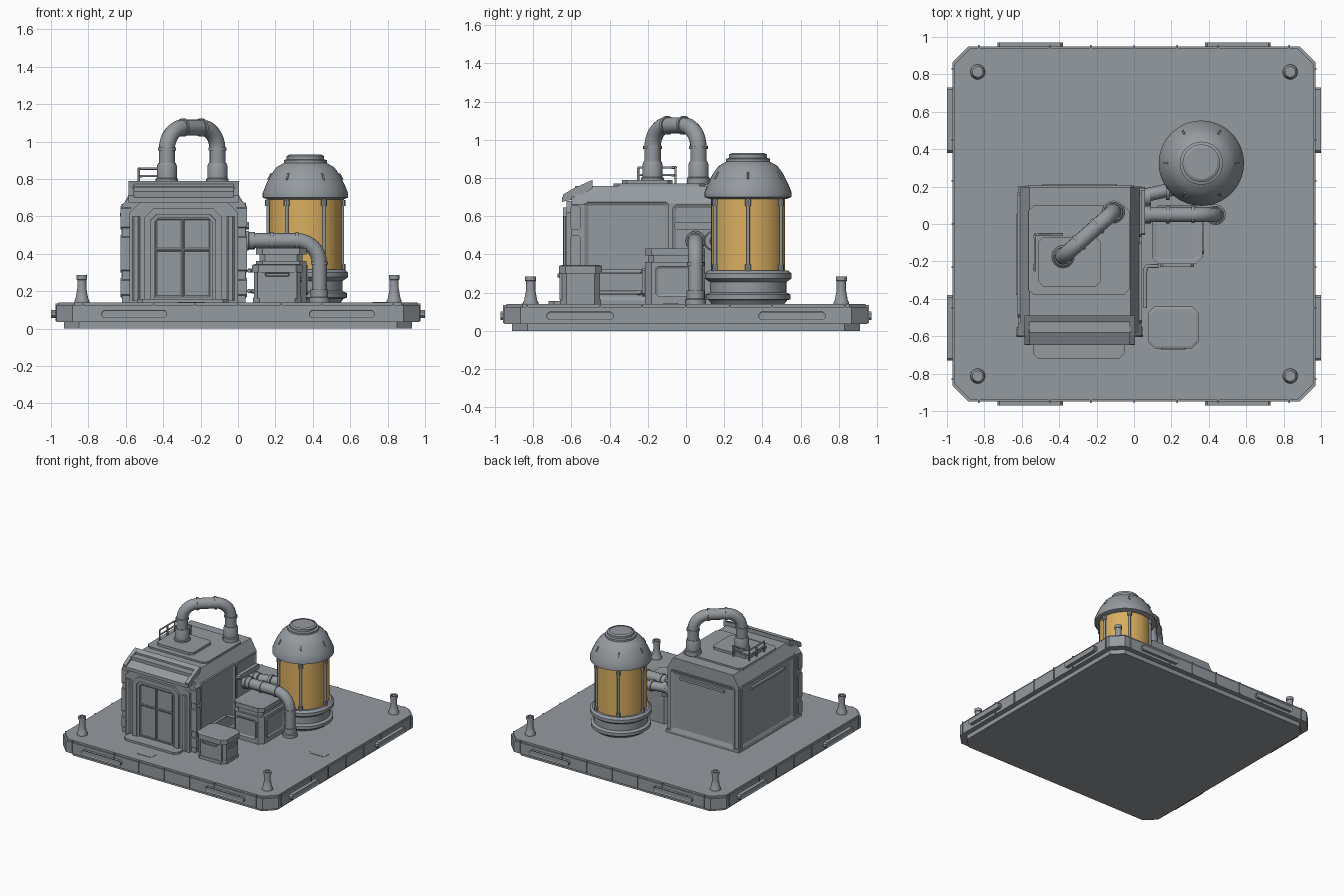
import bpy, bmesh, math
from mathutils import Vector, Matrix

cube = bpy.data.objects.get("Cube")
if cube:
    bpy.data.objects.remove(cube, do_unlink=True)


def material(name, rgb):
    m = bpy.data.materials.new(name)
    m.use_nodes = True
    m.diffuse_color = (*rgb, 1)
    m.node_tree.nodes["Principled BSDF"].inputs["Base Color"].default_value = (*rgb, 1)
    return m


GREY = material("steel grey", (0.30, 0.325, 0.35))
AMBER = material("amber glass", (0.70, 0.43, 0.12))


def finish(name, bm, mat=GREY, smooth=False):
    bmesh.ops.recalc_face_normals(bm, faces=bm.faces)
    me = bpy.data.meshes.new(name)
    bm.to_mesh(me)
    bm.free()
    me.materials.append(mat)
    ob = bpy.data.objects.new(name, me)
    bpy.context.collection.objects.link(ob)
    if smooth:
        bpy.ops.object.select_all(action="DESELECT")
        ob.select_set(True)
        bpy.context.view_layer.objects.active = ob
        bpy.ops.object.shade_smooth_by_angle(angle=math.radians(32))
    return ob


def box(name, x, y, z, chamfer=0, axis=2, inset=None):
    """Box from ranges; chamfers edges along one axis; inset = (direction, border, depth)."""
    bm = bmesh.new()
    size = Vector((x[1] - x[0], y[1] - y[0], z[1] - z[0]))
    mid = Vector((x[0] + x[1], y[0] + y[1], z[0] + z[1])) / 2
    bmesh.ops.create_cube(bm, size=1, matrix=Matrix.Translation(mid) @ Matrix.Diagonal((*size, 1)))
    if chamfer:
        edges = [e for e in bm.edges
                 if abs((e.verts[0].co - e.verts[1].co).normalized()[axis]) > 0.9]
        bmesh.ops.bevel(bm, geom=edges, offset=chamfer, segments=1, affect="EDGES")
    if inset:
        bm.normal_update()
        faces = [f for f in bm.faces if f.normal.dot(Vector(inset[0])) > 0.9]
        bmesh.ops.inset_region(bm, faces=faces, thickness=inset[1])
        for v in {v for f in faces for v in f.verts}:
            v.co -= Vector(inset[0]) * inset[2]
    return finish(name, bm)


def prism(name, pts, axis, a, b):
    """Extrude a 2D outline along x (points y,z) or y (points x,z)."""
    bm = bmesh.new()
    place = (lambda p: (a, *p)) if axis == "x" else (lambda p: (p[0], a, p[1]))
    face = bm.faces.new([bm.verts.new(place(p)) for p in pts])
    out = bmesh.ops.extrude_face_region(bm, geom=[face])
    shift = Vector((b - a, 0, 0)) if axis == "x" else Vector((0, b - a, 0))
    bmesh.ops.translate(bm, vec=shift, verts=[g for g in out["geom"] if isinstance(g, bmesh.types.BMVert)])
    return finish(name, bm)


def lathe(name, profile, loc, mat=GREY, sides=32, direction=(0, 0, 1)):
    """Turn (radius, height) points around an axis through loc."""
    bm = bmesh.new()
    rings = [[bm.verts.new((r * math.cos(i * math.tau / sides), r * math.sin(i * math.tau / sides), h))
              for i in range(sides)] for r, h in profile]
    for lo, hi in zip(rings, rings[1:]):
        for i in range(sides):
            j = (i + 1) % sides
            bm.faces.new((lo[i], lo[j], hi[j], hi[i]))
    bm.faces.new(rings[0])
    bm.faces.new(rings[-1])
    turn = Vector((0, 0, 1)).rotation_difference(Vector(direction)).to_matrix().to_4x4()
    bm.transform(Matrix.Translation(loc) @ turn)
    return finish(name, bm, mat, True)


def tube(name, pts, radius, bend=0, steps=8):
    """Round pipe along points, with rounded corners and a collar at each bend end."""
    pts = [Vector(p) for p in pts]
    path = [pts[0]]
    for a, p, c in zip(pts, pts[1:], pts[2:]):
        s, e = p + (a - p).normalized() * bend, p + (c - p).normalized() * bend
        centre = s + e - p
        for k in range(steps + 1):
            t = k / steps * math.pi / 2
            path.append(centre + (s - centre) * math.cos(t) + (e - centre) * math.sin(t))
        for q, d in ((s, p - a), (e, c - p)):
            lathe(name + "_collar", [(radius * 1.14, -0.008), (radius * 1.14, 0.008)], q, sides=20, direction=d)
    path.append(pts[-1])
    cu = bpy.data.curves.new(name, "CURVE")
    cu.dimensions = "3D"
    cu.bevel_depth, cu.bevel_resolution, cu.use_fill_caps = radius, 4, True
    sp = cu.splines.new("POLY")
    sp.points.add(len(path) - 1)
    for point, co in zip(sp.points, path):
        point.co = (*co, 1)
    cu.materials.append(GREY)
    ob = bpy.data.objects.new(name, cu)
    bpy.context.collection.objects.link(ob)
    return ob


# Platform
box("platform_plinth", (-.93, .93), (-.91, .91), (0, .04), .08)
box("platform_slab", (-.97, .97), (-.95, .95), (.035, .125), .085)
box("platform_deck", (-.96, .96), (-.94, .94), (.12, .14), .085)
for s in (-1, 1):
    for c in (-.555, .555):
        box("edge_plate", (c - .175, c + .175), sorted((s * .94, s * .97)), (.057, .1), .012, 1,
            ((0, s, 0), .008, .005))
        box("side_edge_plate", sorted((s * .96, s * 1.0)), (c - .175, c + .175), (.057, .1), .012, 0,
            ((s, 0, 0), .008, .005))
    for c in (-.83, -.45, -.23, 0, .23, .45, .83):
        box("edge_rib", (c - .004, c + .004), sorted((s * .94, s * .957)), (.04, .135))
        box("side_edge_rib", sorted((s * .96, s * .977)), (c - .004, c + .004), (.04, .135))
    # Corner posts
    for t in (-1, 1):
        lathe("corner_post", [(.04, .14), (.04, .15), (.034, .16), (.024, .215), (.024, .26), (.029, .262),
                              (.029, .285), (.018, .285), (.018, .278)], (s * .835, t * .813, 0), sides=20)
box("deck_hatch_front", (-.32, -.18), (-.86, -.78), (.138, .143), .015)
box("deck_hatch_side", (.72, .86), (-.12, -.04), (.138, .143), .015)

# Building shell and wall panels
prism("building_shell", [(-.61, .14), (.03, .14), (.03, .67), (-.02, .757), (-.56, .757), (-.61, .67)],
      "y", -.58, .195)
box("right_wall_panel", (.02, .042), (-.53, -.09), (.16, .675), .015, 0, ((1, 0, 0), .025, .014))
box("right_rear_panel", (.02, .04), (-.07, .18), (.16, .66), .015, 0, ((1, 0, 0), .02, .01))
box("left_wall_panel", (-.622, -.6), (-.5, .17), (.16, .665), .015, 0, ((-1, 0, 0), .03, .014))
box("back_wall_panel", (-.58, 0), (.185, .207), (.16, .66), .015, 1, ((0, 1, 0), .04, .014))
box("back_wall_bar", (-.49, -.09), (.195, .215), (.6, .618))
box("left_wall_bar", (-.63, -.61), (-.38, .05), (.6, .618))
box("building_skirt", (-.62, .04), (-.59, .203), (.14, .165))

# Front facade with chamfered top corners
prism("front_facade", [(-.62, .14), (.04, .14), (.04, .66), (.005, .7), (-.585, .7), (-.62, .66)], "y", -.6, -.53)
prism("facade_frame", [(-.58, .14), (0, .14), (0, .62), (-.06, .68), (-.52, .68), (-.58, .62)], "y", -.625, -.59)


def arch(name, x0, x1, z0, z1, c, wide, y0, y1):
    """Open door surround with cut corners."""
    prism(name, [(x0, z0), (x0, z1 - c), (x0 + c, z1), (x1 - c, z1), (x1, z1 - c), (x1, z0), (x1 - wide, z0),
                 (x1 - wide, z1 - c - wide * .4), (x1 - c - wide * .4, z1 - wide), (x0 + c + wide * .4, z1 - wide),
                 (x0 + wide, z1 - c - wide * .4), (x0 + wide, z0)], "y", y0, y1)


arch("door_surround", -.5, -.085, .14, .645, .05, .035, -.645, -.62)
arch("door_inner_surround", -.465, -.12, .14, .61, .03, .02, -.635, -.62)
for x0, x1 in ((-.44, -.298), (-.292, -.15)):
    for z0, z1 in ((.17, .418), (.424, .585)):
        box("door_leaf", (x0, x1), (-.633, -.62), (z0, z1), 0, 1, ((0, -1, 0), .008, .004))
for x in (-.6, .02):
    for z0, z1 in ((.17, .27), (.3, .5), (.53, .655)):
        box("corner_guard", (x - .028, x + .028), (-.605, -.55), (z0, z1), .012, 0)
for x in (-.545, -.04):
    box("facade_pilaster", (x - .02, x + .02), (-.64, -.61), (.15, .6), .01)
box("door_step", (-.54, -.05), (-.72, -.6), (.14, .157), .03)

# Sloped awning with raised cheeks
prism("awning_slab", [(-.648, .675), (-.648, .7), (-.49, .775), (-.49, .745), (-.58, .69)], "x", -.585, .005)
for x in (-.585, -.025):
    prism("awning_cheek", [(-.645, .69), (-.645, .712), (-.59, .745), (-.49, .79), (-.49, .75)], "x", x, x + .03)
prism("awning_crest", [(-.525, .74), (-.525, .773), (-.49, .79), (-.49, .75)], "x", -.56, 0)

# Roof plates and railing
box("roof_plate", (-.565, -.025), (-.38, .1), (.745, .77), .03)
box("roof_hatch", (-.51, -.18), (-.335, -.07), (.765, .79), .025)
corner = (-.53, -.055)
for z in (.815, .855):
    tube("rail_bar", [(-.53, -.25, z), (*corner, z), (-.38, -.055, z)], .006, .012, 3)
for p in ((-.53, -.25), corner, (-.53, -.15), (-.39, -.055)):
    tube("rail_post", [(*p, .765), (*p, .855)], .006)

# Roof pipe
ends = ((-.38, -.175), (-.11, .065))
tube("roof_pipe", [(*ends[0], .76), (*ends[0], 1.075), (*ends[1], 1.075), (*ends[1], .76)], .043, .115)
for p in ends:
    lathe("roof_pipe_foot", [(.06, .765), (.06, .8), (.053, .805), (.053, .87), (.047, .885)], (*p, 0), sides=24)

# Storage tank
tank = (.36, .325, 0)
lathe("tank_base", [(.19, .14), (.205, .16), (.222, .165), (.222, .19), (.2, .2), (.2, .255), (.215, .265),
                    (.228, .275), (.228, .3), (.21, .315)], tank, sides=48)
lathe("tank_glass", [(.193, .31), (.193, .7)], tank, AMBER, 48)
lathe("tank_dome", [(.2, .69), (.228, .7), (.228, .725), (.21, .77), (.185, .82), (.155, .862), (.115, .885),
                    (.115, .9), (.1, .905), (.1, .922), (.085, .93), (.085, .922)], tank, sides=48)
for k in range(6):
    a = k * math.pi / 3
    d = Vector((math.cos(a), math.sin(a), 0))
    foot = Vector(tank) + d * .199
    tube("tank_strut", [foot + Vector((0, 0, .3)), foot + Vector((0, 0, .7))], .009)
    for z in (.33, .67):
        lathe("strut_clamp", [(.016, z - .016), (.016, z + .016)], foot, sides=8)
    tube("dome_seam", [Vector(tank) + d * .2 + Vector((0, 0, .795)),
                       Vector(tank) + d * .181 + Vector((0, 0, .83))], .005)

# Pipes between building, deck and tank
tube("deck_pipe", [(.02, .05, .47), (.435, .05, .47), (.435, .05, .14)], .04, .12)
tube("tank_pipe", [(.02, .145, .47), (.27, .2, .47)], .036)
for y in (.05, .145):
    lathe("wall_flange", [(.052, 0), (.052, .025), (.046, .03), (.046, .06)], (.03, y, .47), sides=24,
          direction=(1, 0, 0))
    lathe("pipe_band", [(.046, 0), (.046, .02)], (.17, y + (.03 if y > .1 else 0), .47), sides=24, direction=(1, 0, 0))
lathe("deck_flange", [(.055, .14), (.055, .165), (.047, .17), (.047, .21)], (.435, .05, 0), sides=24)
box("pipe_bracket", (.03, .06), (-.06, .19), (.53, .57), .01, 0)

# Generator cabinet beneath the pipes
box("cabinet_body", (.095, .365), (-.215, .1), (.14, .36), .035)
box("cabinet_neck", (.115, .345), (-.2, .1), (.35, .4), .03)
box("cabinet_lid", (.095, .365), (-.215, .1), (.395, .43), .035, 2, ((0, 0, 1), .03, .006))
box("cabinet_front_panel", (.14, .32), (-.23, -.21), (.18, .33), .015, 1, ((0, -1, 0), .015, .008))
box("cabinet_side_panel", (.36, .375), (-.16, .06), (.18, .34), .015, 0, ((1, 0, 0), .015, .008))
for z in (.2, .31):
    tube("wall_conduit", [(.06, -.45, z), (.06, -.225, z), (.13, -.225, z)], .01, .02, 4)

# Supply crate
box("crate_body", (.085, .335), (-.655, -.45), (.14, .3), .03)
box("crate_lid", (.075, .345), (-.665, -.44), (.3, .34), .035, 2, ((0, 0, 1), .015, -.004))
box("crate_foot", (.08, .34), (-.66, -.445), (.14, .165), .035)
box("crate_handle", (.145, .275), (-.672, -.65), (.278, .3), .006, 1, ((0, -1, 0), .005, .006))
box("crate_side_handle", (.33, .342), (-.6, -.5), (.25, .275), .006, 0)
for x in (.105, .3):
    box("crate_strap", (x, x + .015), (-.661, -.65), (.16, .305))
